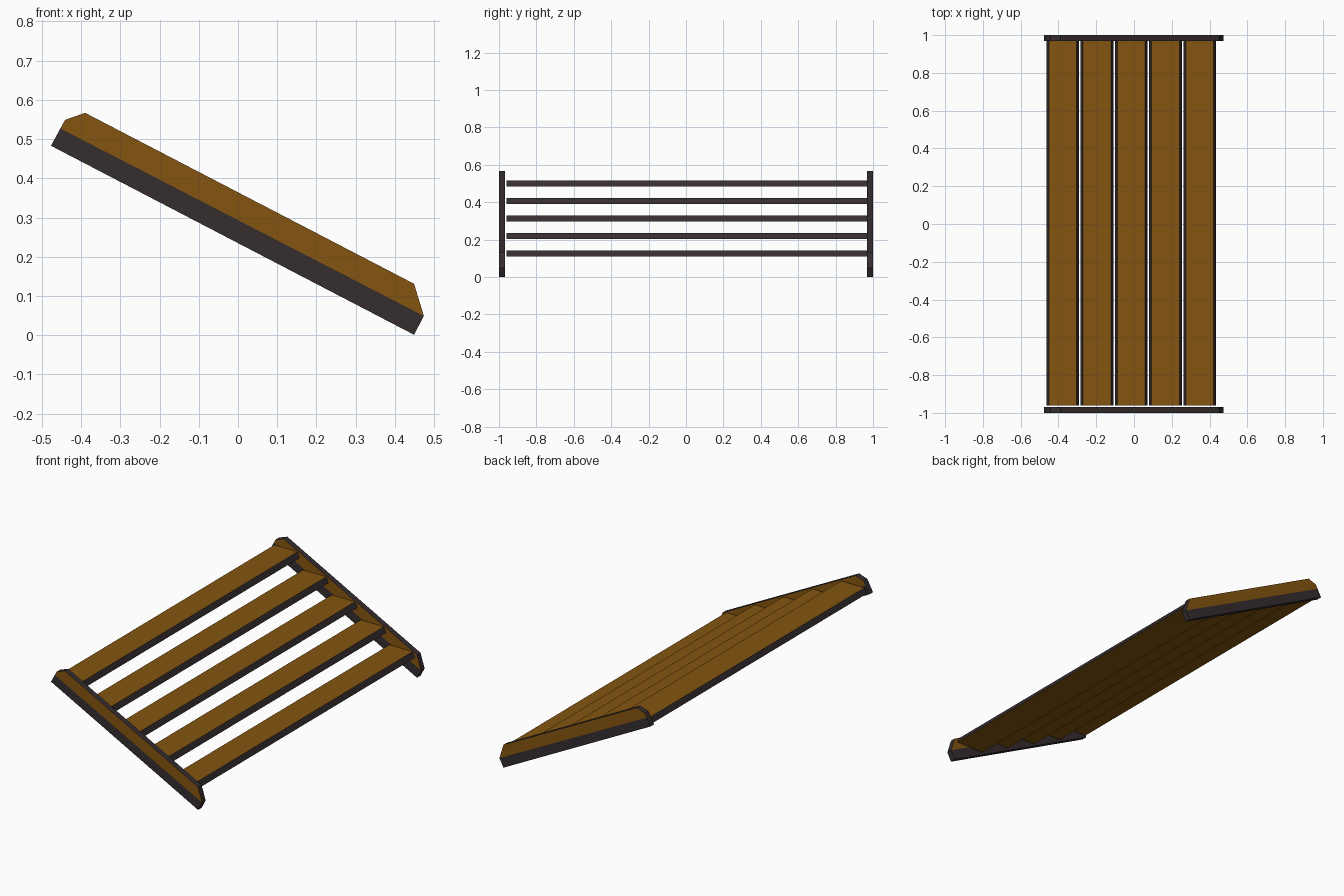
import bpy, bmesh
from mathutils import Vector

if "Cube" in bpy.data.objects:
    bpy.data.objects.remove(bpy.data.objects["Cube"])


def material(name, rgb):
    m = bpy.data.materials.new(name)
    m.diffuse_color = (*rgb, 1)
    m.use_nodes = True
    m.node_tree.nodes["Principled BSDF"].inputs["Base Color"].default_value = m.diffuse_color
    return m


brown = material("brown_wood", (0.23, 0.09, 0.005))
dark = material("dark_edge", (0.036, 0.026, 0.028))


def extrude_profile(name, points, y0, y1):
    """Extrude an x-z profile along y; returns object name and bmesh."""
    bm = bmesh.new()
    face = bm.faces.new([bm.verts.new((x, y0, z)) for x, z in points])
    ext = bmesh.ops.extrude_face_region(bm, geom=[face])
    verts = [v for v in ext["geom"] if isinstance(v, bmesh.types.BMVert)]
    bmesh.ops.translate(bm, verts=verts, vec=(0, y1 - y0, 0))
    bmesh.ops.recalc_face_normals(bm, faces=bm.faces[:])
    return bm


def finish(name, bm, is_brown):
    for f in bm.faces:
        f.material_index = 0 if is_brown(f) else 1
    me = bpy.data.meshes.new(name)
    bm.to_mesh(me)
    bm.free()
    me.materials.append(brown)
    me.materials.append(dark)
    bpy.context.collection.objects.link(bpy.data.objects.new(name, me))


# Sloping side rails: brown upper half, dark lower half and rims
rail = [(-0.477, 0.483), (-0.441, 0.549), (-0.39, 0.567),
        (0.449, 0.131), (0.474, 0.049), (0.449, 0.001)]
split = Vector((0.474, 0, 0.049))
up = Vector((0.479, 0, 0.929)).normalized()
up = Vector((0.478, 0, 0.93)).normalized() if up.z < 0 else up
for name, y0, y1 in (("front_rail", -1.0, -0.968), ("back_rail", 0.968, 1.0)):
    bm = extrude_profile(name, rail, y0, y1)
    bmesh.ops.bisect_plane(bm, geom=bm.verts[:] + bm.edges[:] + bm.faces[:],
                           plane_co=split, plane_no=up, dist=1e-5)
    finish(name, bm, lambda f: abs(f.normal.y) > 0.9
           and (f.calc_center_median() - split).dot(up) > 0)

# Treads: brown top and underside, dark tapered edges
for i in range(5):
    x, z = -0.377 + 0.1813 * i, 0.485 - 0.0935 * i
    tread = [(x - 0.087, z), (x + 0.087, z), (x + 0.073, z + 0.031), (x - 0.073, z + 0.031)]
    bm = extrude_profile("tread", tread, -0.961, 0.968)
    finish(f"tread_{i + 1}", bm, lambda f: abs(f.normal.z) > 0.9)
